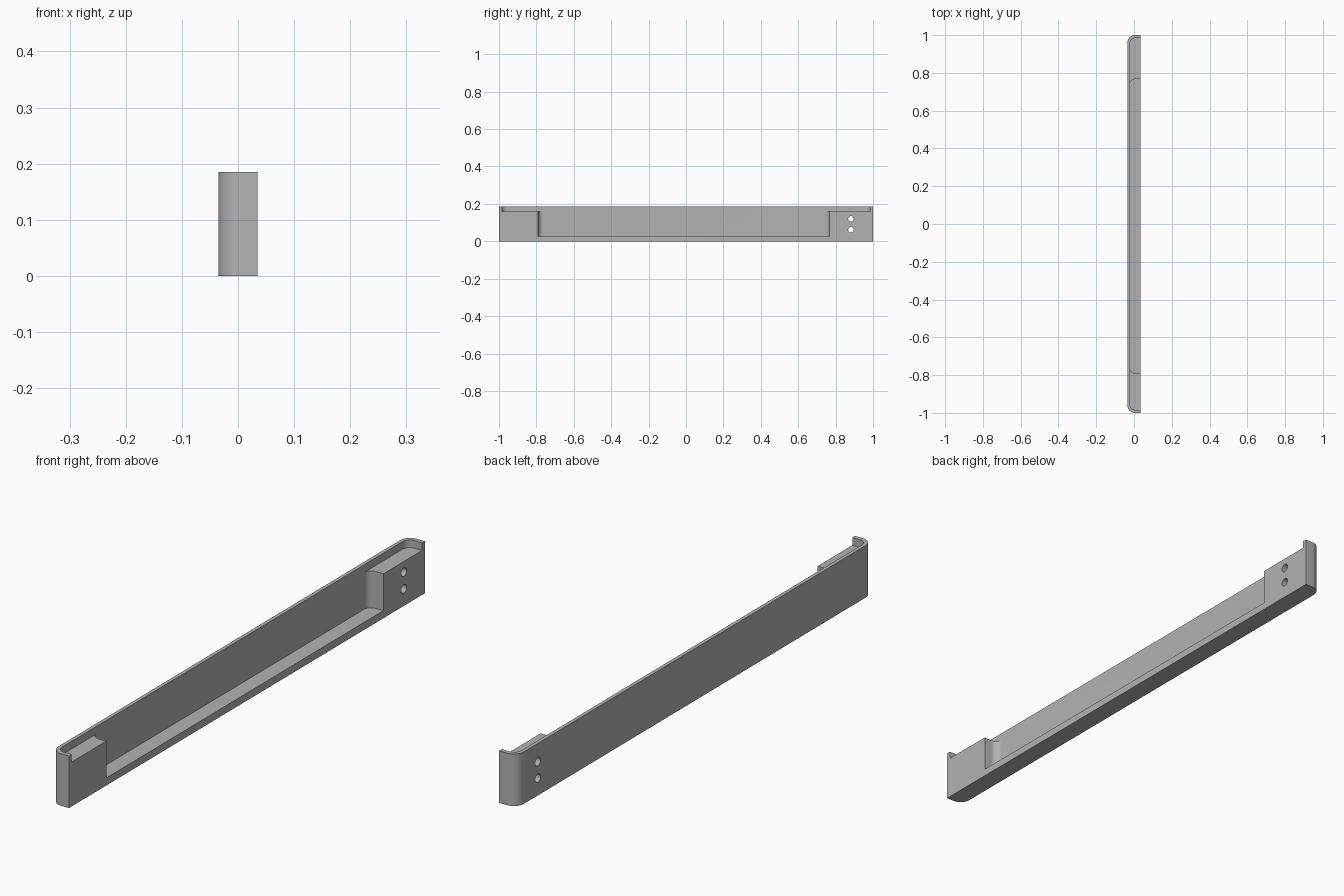
import bpy, bmesh, math

old = bpy.data.objects.get("Cube")
if old:
    bpy.data.objects.remove(old, do_unlink=True)

grey = bpy.data.materials.new("plain grey")
grey.use_nodes = True
grey.diffuse_color = (0.45, 0.45, 0.45, 1)
grey.node_tree.nodes["Principled BSDF"].inputs["Base Color"].default_value = (0.45, 0.45, 0.45, 1)


def make_object(name, bm):
    bmesh.ops.recalc_face_normals(bm, faces=bm.faces)
    mesh = bpy.data.meshes.new(name)
    bm.to_mesh(mesh)
    bm.free()
    mesh.materials.append(grey)
    ob = bpy.data.objects.new(name, mesh)
    bpy.context.collection.objects.link(ob)
    return ob


def tray_block(name, x0, x1, y0, y1, z0, z1, r, steps=12):
    """Upright prism whose two corners on the -x side are rounded."""
    pts = [(x1, y0), (x1, y1)]
    for centre_y, start in ((y1 - r, 90), (y0 + r, 180)):
        for i in range(steps + 1):
            a = math.radians(start + 90 * i / steps)
            pts.append((x0 + r + r * math.cos(a), centre_y + r * math.sin(a)))
    bm = bmesh.new()
    face = bm.faces.new([bm.verts.new((x, y, z0)) for x, y in pts])
    ext = bmesh.ops.extrude_face_region(bm, geom=[face])
    top = [v for v in ext["geom"] if isinstance(v, bmesh.types.BMVert)]
    bmesh.ops.translate(bm, verts=top, vec=(0, 0, z1 - z0))
    return make_object(name, bm)


def screw_hole(name, y, z):
    bm = bmesh.new()
    bmesh.ops.create_cone(bm, cap_ends=True, segments=32, radius1=0.015, radius2=0.015, depth=0.3)
    for v in bm.verts:
        v.co = (v.co.z, y + v.co.x, z + v.co.y)
    return make_object(name, bm)


# Rail body with rounded outer corners
rail = tray_block("rail", -0.035, 0.035, -1, 1, 0, 0.185, 0.04)

# Shallow top recess, long open pocket, and screw holes in the end blocks
cutters = [
    tray_block("top_recess_cutter", -0.022, 0.035 + 0.1, -0.984, 0.984, 0.158, 0.3, 0.027),
    tray_block("pocket_cutter", -0.022, 0.035 + 0.1, -0.79, 0.767, 0.027, 0.3, 0.028),
]
for y in (-0.893, 0.882):
    for z in (0.061, 0.12):
        cutters.append(screw_hole("screw_hole_cutter", y, z))

# Apply the cuts
bpy.context.view_layer.objects.active = rail
for cutter in cutters:
    mod = rail.modifiers.new("cut", "BOOLEAN")
    mod.operation = "DIFFERENCE"
    mod.solver = "EXACT"
    mod.object = cutter
    bpy.ops.object.modifier_apply(modifier=mod.name)
for cutter in cutters:
    bpy.data.objects.remove(cutter, do_unlink=True)

bpy.ops.object.select_all(action="DESELECT")
rail.select_set(True)
bpy.ops.object.shade_smooth_by_angle(angle=math.radians(30))
